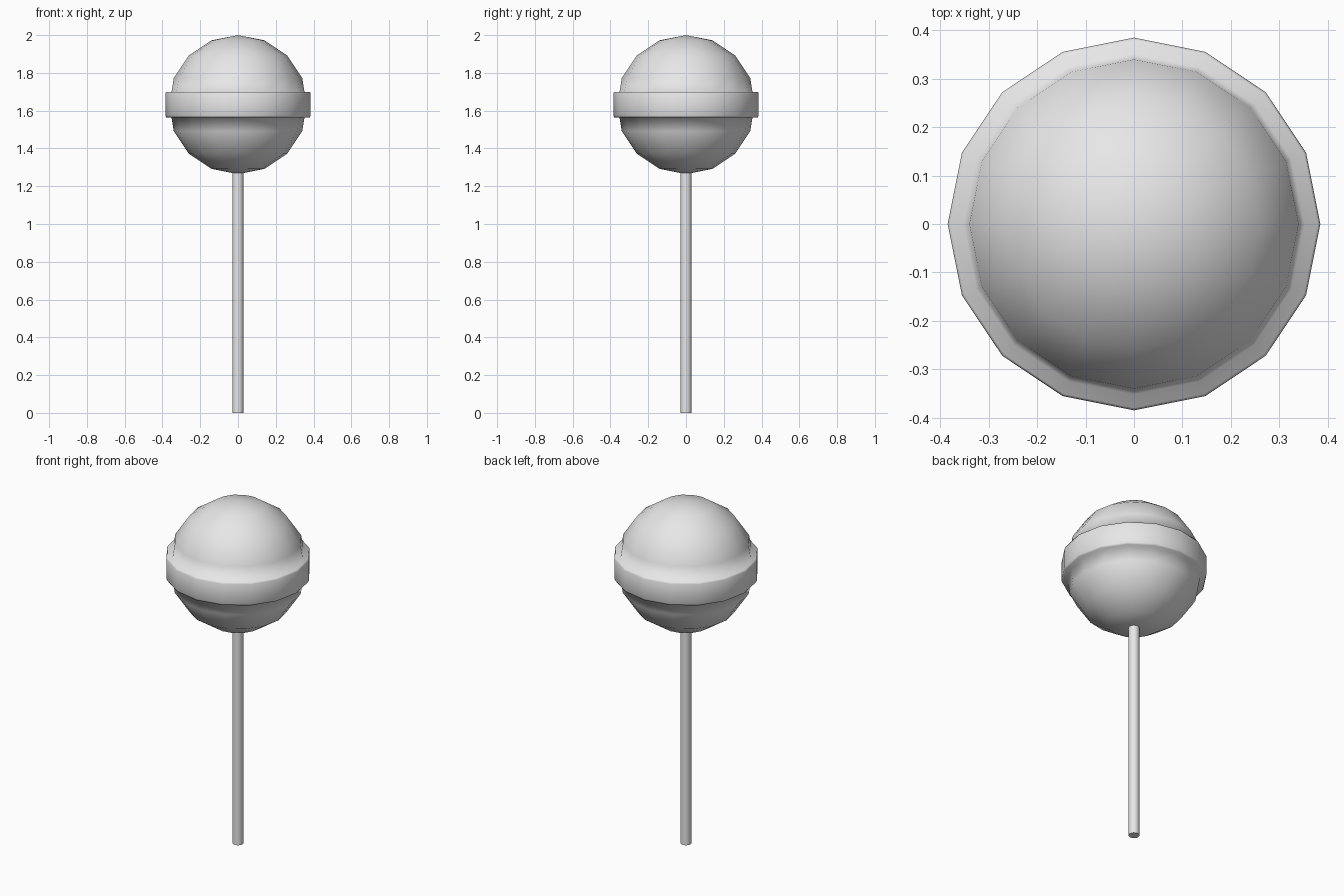
import bpy
import math

cube = bpy.data.objects.get("Cube")
if cube:
    bpy.data.objects.remove(cube, do_unlink=True)

SIDES = 16
RADIUS = 0.368
CENTRE = 2 - RADIUS

grey = bpy.data.materials.new("plain_grey")
grey.use_nodes = True
colour = (0.8, 0.8, 0.8, 1)
grey.diffuse_color = colour
grey.node_tree.nodes["Principled BSDF"].inputs["Base Color"].default_value = colour


def lathe(name, profile, sides):
    """Revolve (radius, z) points, bottom to top; the two ends lie on the axis."""
    verts = [(0, 0, profile[0][1])]
    for r, z in profile[1:-1]:
        for i in range(sides):
            a = math.tau * i / sides
            verts.append((r * math.cos(a), r * math.sin(a), z))
    verts.append((0, 0, profile[-1][1]))
    top = len(verts) - 1
    last = top - sides
    faces = []
    for i in range(sides):
        j = (i + 1) % sides
        faces.append((0, 1 + j, 1 + i))
        for start in range(1, last, sides):
            faces.append((start + i, start + j, start + sides + j, start + sides + i))
        faces.append((last + i, last + j, top))
    mesh = bpy.data.meshes.new(name)
    mesh.from_pydata(verts, [], faces)
    mesh.materials.append(grey)
    mesh.shade_smooth()
    obj = bpy.data.objects.new(name, mesh)
    bpy.context.collection.objects.link(obj)
    return obj


# Candy ball: eight-ring sphere with a raised band, smooth all over
upper = [(0.385, 0.058), (0.38, 0.068), (0.352, 0.068)]
for k in (3, 2, 1, 0):
    a = math.pi * k / 8
    upper.append((RADIUS * math.sin(a), RADIUS * math.cos(a)))
lower = [(r, -z) for r, z in reversed(upper)]
lathe("candy_ball", [(r, CENTRE + z) for r, z in lower + upper], SIDES)

# Stick: smooth round side with a flat end
stick = lathe("stick", [(0, 0), (0.029, 0), (0.029, 1.3), (0, 1.3)], SIDES)
bpy.ops.object.select_all(action="DESELECT")
stick.select_set(True)
bpy.context.view_layer.objects.active = stick
bpy.ops.object.shade_smooth_by_angle(angle=math.radians(40))
